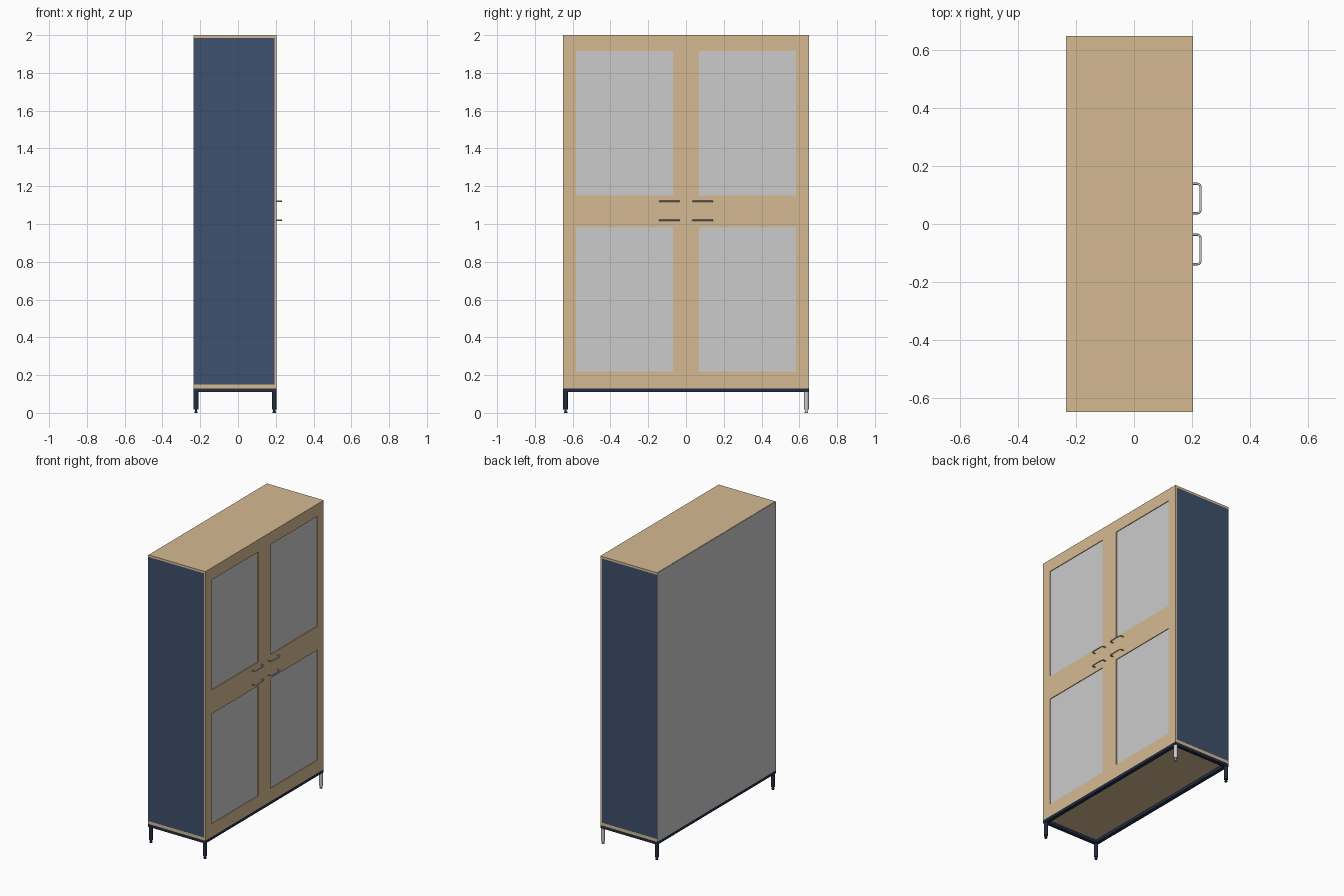
import bpy, bmesh
from mathutils import Vector

if "Cube" in bpy.data.objects:
    bpy.data.objects.remove(bpy.data.objects["Cube"])


def material(name, rgb):
    m = bpy.data.materials.new(name)
    m.diffuse_color = (*rgb, 1)
    m.use_nodes = True
    m.node_tree.nodes["Principled BSDF"].inputs["Base Color"].default_value = m.diffuse_color
    return m


WOOD = material("light_wood", (0.67, 0.49, 0.29))
BLUE = material("blue_paint", (0.047, 0.082, 0.15))
NAVY = material("navy_metal", (0.016, 0.026, 0.055))


def finish(name, bm, mat=None):
    bmesh.ops.recalc_face_normals(bm, faces=bm.faces)
    me = bpy.data.meshes.new(name)
    bm.to_mesh(me)
    bm.free()
    ob = bpy.data.objects.new(name, me)
    bpy.context.collection.objects.link(ob)
    if mat:
        me.materials.append(mat)
    return ob


def box(name, lo, hi, mat=None):
    bm = bmesh.new()
    bmesh.ops.create_cube(bm, size=1)
    for v in bm.verts:
        v.co = Vector([(lo[i] + hi[i]) / 2 + v.co[i] * (hi[i] - lo[i]) for i in range(3)])
    return finish(name, bm, mat)


def frame(name, outer, inner, depth, place, mat):
    """Rectangular frame; rects are (u0, v0, u1, v1), place maps (u, v, w) to xyz."""
    bm = bmesh.new()

    def loop(r, w):
        return [bm.verts.new(place(u, v, w)) for u, v in
                ((r[0], r[1]), (r[2], r[1]), (r[2], r[3]), (r[0], r[3]))]
    loops = [loop(outer, depth[0]), loop(outer, depth[1]),
             loop(inner, depth[1]), loop(inner, depth[0])]
    for a, b in zip(loops, loops[1:] + loops[:1]):
        for i in range(4):
            j = (i + 1) % 4
            bm.faces.new((a[i], a[j], b[j], b[i]))
    return finish(name, bm, mat)


def handle(name, y0, y1, z):
    """U-shaped pull bent from round bar."""
    cu = bpy.data.curves.new(name, 'CURVE')
    cu.dimensions = '3D'
    cu.bevel_depth = 0.004
    cu.bevel_resolution = 2
    cu.resolution_u = 6
    cu.use_fill_caps = True
    x0, x1, r = 0.200, 0.230, 0.012
    k = r * 0.55
    sp = cu.splines.new('BEZIER')
    # position and handle offset direction along the path
    pts = [((x0, y0), (0.003, 0)), ((x1 - r, y0), (k, 0)), ((x1, y0 + r), (0, k)),
           ((x1, y1 - r), (0, k)), ((x1 - r, y1), (-k, 0)), ((x0, y1), (-0.003, 0))]
    sp.bezier_points.add(len(pts) - 1)
    for bp, ((x, y), (dx, dy)) in zip(sp.bezier_points, pts):
        bp.handle_left_type = bp.handle_right_type = 'FREE'
        bp.co = (x, y, z)
        bp.handle_left = (x - dx, y - dy, z)
        bp.handle_right = (x + dx, y + dy, z)
    ob = bpy.data.objects.new(name, cu)
    bpy.context.collection.objects.link(ob)


def leg(name, x, y, mat):
    """Round leg with a narrower adjustable foot."""
    bm = bmesh.new()
    for r, z0, z1 in ((0.0125, 0.018, 0.112), (0.006, 0.006, 0.02), (0.009, 0.0, 0.007)):
        new = bmesh.ops.create_cone(bm, cap_ends=True, segments=24,
                                    radius1=r, radius2=r, depth=z1 - z0)
        bmesh.ops.translate(bm, verts=new['verts'], vec=(x, y, (z0 + z1) / 2))
    ob = finish(name, bm, mat)
    bpy.context.view_layer.objects.active = ob
    bpy.ops.object.select_all(action='DESELECT')
    ob.select_set(True)
    bpy.ops.object.shade_smooth_by_angle()


X0, XD, X1, Y = -0.235, 0.192, 0.204, 0.65

# Carcass
box("top_board", (X0 + 0.003, -Y, 1.985), (XD, Y, 2.0), WOOD)
box("bottom_board", (X0 + 0.003, -Y, 0.13), (XD, Y, 0.15), WOOD)
box("middle_shelf", (X0 + 0.003, -Y + 0.015, 1.06), (XD - 0.005, Y - 0.015, 1.075), WOOD)
box("back_panel", (X0, -Y, 0.13), (X0 + 0.003, Y, 1.998))
for side, s in (("left", -1), ("right", 1)):
    ys = sorted((s * Y, s * (Y - 0.015)))
    box(side + "_side_panel", (X0 + 0.003, ys[0], 0.15), (XD, ys[1], 1.985), BLUE)

# Four framed doors with recessed grey panels, and their pulls
rows = (("lower", 0.13, 1.07, 0.22, 0.985, 1.02), ("upper", 1.07, 2.0, 1.15, 1.915, 1.12))
for row, z0, z1, p0, p1, hz in rows:
    for side, s in (("left", -1), ("right", 1)):
        oy = sorted((0, s * Y))
        iy = sorted((s * 0.068, s * 0.583))
        hy = sorted((s * 0.037, s * 0.139))
        tag = f"{row}_{side}_door"
        frame(tag + "_frame", (oy[0], z0, oy[1], z1), (iy[0], p0, iy[1], p1),
              (XD, X1), lambda u, v, w: (w, u, v), WOOD)
        box(tag + "_panel", (XD + 0.001, iy[0], p0), (X1 - 0.005, iy[1], p1))
        handle(tag + "_handle", hy[0], hy[1], hz)

# Metal base frame and legs (one leg is bare grey)
frame("base_frame", (X0, -Y, X1, Y), (X0 + 0.025, -Y + 0.025, X1 - 0.025, Y - 0.025),
      (0.11, 0.13), lambda u, v, w: (u, v, w), NAVY)
for xn, x in (("back", X0 + 0.0125), ("door_side", X1 - 0.0125)):
    for yn, y in (("left", -Y + 0.0125), ("right", Y - 0.0125)):
        leg(f"{xn}_{yn}_leg", x, y, None if (x > 0 and y > 0) else NAVY)
